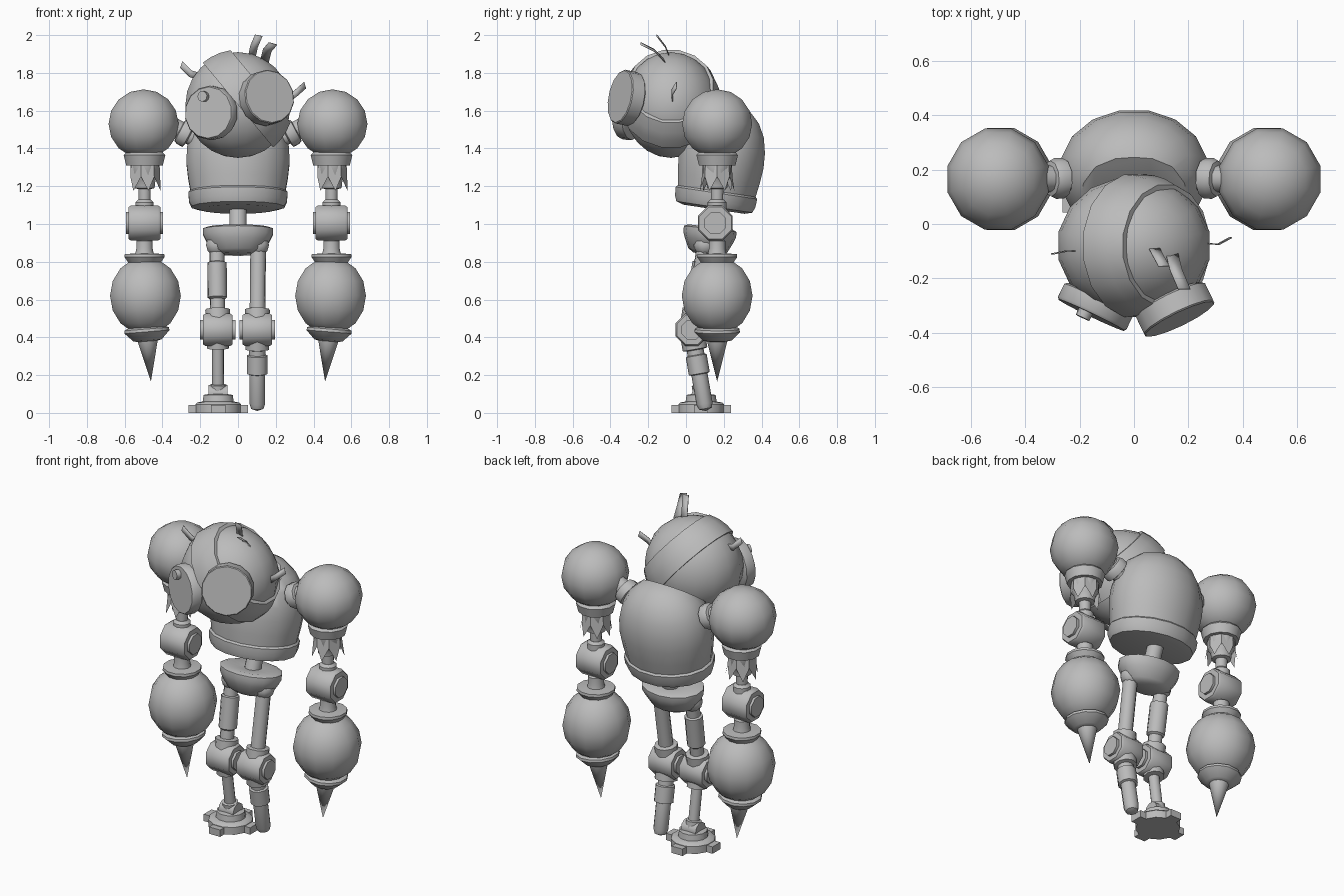
import bpy, bmesh, math
from mathutils import Vector, Matrix

if "Cube" in bpy.data.objects:
    bpy.data.objects.remove(bpy.data.objects["Cube"])

metal = bpy.data.materials.new("grey_metal")
metal.diffuse_color = (0.5, 0.5, 0.5, 1)
metal.use_nodes = True
metal.node_tree.nodes["Principled BSDF"].inputs["Base Color"].default_value = metal.diffuse_color


def finish(name, bm, angle=40):
    bmesh.ops.remove_doubles(bm, verts=bm.verts, dist=1e-5)
    bmesh.ops.recalc_face_normals(bm, faces=bm.faces)
    me = bpy.data.meshes.new(name)
    bm.to_mesh(me)
    bm.free()
    me.materials.append(metal)
    ob = bpy.data.objects.new(name, me)
    bpy.context.collection.objects.link(ob)
    bpy.ops.object.select_all(action='DESELECT')
    ob.select_set(True)
    bpy.context.view_layer.objects.active = ob
    bpy.ops.object.shade_smooth_by_angle(angle=math.radians(angle))
    return ob


def lathe_bm(profile, base, axis=(0, 0, 1), seg=12, sy=1.0):
    """Revolve (radius, height) points about an axis starting at base."""
    bm = bmesh.new()
    rot = Vector((0, 0, 1)).rotation_difference(Vector(axis).normalized()).to_matrix().to_4x4()
    mat = Matrix.Translation(base) @ rot @ Matrix.Diagonal((1, sy, 1, 1))
    rings = []
    for r, h in profile:
        ring = []
        for i in range(seg):
            a = 2 * math.pi * (i + 0.5) / seg
            ring.append(bm.verts.new(mat @ Vector((r * math.cos(a), r * math.sin(a), h))))
        rings.append(ring)
    for a, b in zip(rings, rings[1:]):
        for i in range(seg):
            j = (i + 1) % seg
            bm.faces.new((a[i], a[j], b[j], b[i]))
    for ring, (r, h) in ((rings[0], profile[0]), (rings[-1], profile[-1])):
        if r > 1e-4:
            bm.faces.new(ring)
    return bm


def lathe(name, profile, base, axis=(0, 0, 1), seg=12, sy=1.0, angle=40):
    return finish(name, lathe_bm(profile, base, axis, seg, sy), angle)


def rod(name, a, b, profile, seg=10):
    """Stepped rod from a to b; heights in the profile run from 0 to 1."""
    a, b = Vector(a), Vector(b)
    length = (b - a).length
    return lathe(name, [(r, t * length) for r, t in profile], a, b - a, seg)


def ball(name, c, r, rz=None, seg=12, rings=8, sy=1.0):
    rz = rz or r
    pts = [(r * math.sin(math.pi * i / rings), -rz * math.cos(math.pi * i / rings))
           for i in range(rings + 1)]
    return lathe(name, pts, c, seg=seg, sy=sy, angle=60)


def joint(name, c, r, half):
    """Hinge drum lying along x with a raised octagonal cap on each end."""
    p = [(r * .62, -half - .015), (r * .62, -half), (r * .92, -half), (r, -half + .012),
         (r, half - .012), (r * .92, half), (r * .62, half), (r * .62, half + .015)]
    lathe(name, p, c, (1, 0, 0), 8, angle=46)


def strip(name, pts, wide):
    """Thin bent bristle."""
    bm = bmesh.new()
    w = Vector(wide) * 0.5
    rows = [(bm.verts.new(Vector(p) - w), bm.verts.new(Vector(p) + w)) for p in pts]
    for a, b in zip(rows, rows[1:]):
        bm.faces.new((a[0], a[1], b[1], b[0]))
    ob = finish(name, bm)
    m = ob.modifiers.new("thickness", 'SOLIDIFY')
    m.thickness = 0.004
    m.offset = 0


# Head, slightly shallow front to back, with a raised diagonal band
HC = Vector((0, -0.08, 1.63))
ball("head", HC, 0.284, 0.28, seg=16, rings=12, sy=0.9)
band = [(0.25, 0)] + [(math.sqrt(0.297 ** 2 - d * d), d) for d in (0, .05, .10, .155)] + [(0.22, .155)]
bm = lathe_bm(band, (0, 0, 0), (0.77, 0, 0.64), 16)
bm.transform(Matrix.Translation(HC) @ Matrix.Diagonal((1, 0.9, 1, 1)))
finish("head_band", bm)

# Goggle eyes
lathe("right_eye", [(.13, -.07), (.143, -.06), (.143, -.01), (.136, 0)],
      (-0.157, -0.335, 1.59), (-0.42, -0.88, 0.05), 14)
lathe("left_eye", [(.13, -.085), (.145, -.075), (.145, -.005), (.14, 0)],
      (0.168, -0.35, 1.675), (0.42, -0.87, 0.18), 14)
lathe("right_pupil", [(.028, -.02), (.028, .022)], (-0.18, -0.325, 1.675), (-0.42, -0.88, 0.05), 10)

# Bristles
strip("top_bristle_a", [(.07, -.08, 1.87), (.085, -.11, 1.94), (.11, -.155, 1.998)], (.04, 0, -.008))
strip("top_bristle_b", [(.14, -.11, 1.86), (.155, -.17, 1.92), (.185, -.24, 1.955)], (.045, 0, -.012))
strip("right_bristle", [(-.2, -.1, 1.78), (-.25, -.1, 1.795), (-.30, -.11, 1.845)], (.012, 0, .035))
strip("left_bristle", [(.25, -.07, 1.65), (.31, -.075, 1.695), (.355, -.05, 1.735)], (-.01, 0, .035))

# Torso: rounded barrel with a bottom rim, cut open obliquely under the head
body = [(0, -.012), (.2, -.012), (.25, .0), (.264, .03), (.268, .075), (.256, .085),
        (.268, .15), (.279, .24), (.274, .32), (.252, .40), (.208, .47), (.14, .525), (.07, .55), (0, .555)]
bm = lathe_bm(body, (0, 0.15, 1.09), (0, 0.15, 1), 16, 0.83)
res = bmesh.ops.bisect_plane(bm, geom=bm.verts[:] + bm.edges[:] + bm.faces[:], dist=1e-5,
                             plane_co=(0, 0.21, 1.61), plane_no=(0, -0.6, 0.8), clear_outer=True)
bmesh.ops.contextual_create(bm, geom=[e for e in res['geom_cut'] if isinstance(e, bmesh.types.BMEdge)])
finish("torso", bm)

# Spine and pelvis bowl
rod("spine", (0, .13, .93), (0, .2, 1.12), [(.048, 0), (.048, 1)])
lathe("pelvis", [(.10, -.02), (.14, .0), (.175, .055), (.19, .085), (.19, .115), (.16, .125), (.06, .115), (0, .115)],
      (0, .115, .86), (0, .12, 1), 14, 0.74)

# Legs
for side, x in (("right", -.107), ("left", .102)):
    hip, knee = (x * 1.05, .1, .89), (x, .03, .44)
    ball(side + "_hip_ball", hip, .06, seg=10, rings=6)
    if side == "right":
        p = [(.04, 0), (.04, .2), (.052, .21), (.052, .62), (.04, .64), (.04, .75),
             (.066, .76), (.066, .9)]
    else:
        p = [(.042, 0), (.042, .75), (.066, .76), (.066, .9)]
    rod(side + "_thigh", hip, knee, p)
    joint(side + "_knee", knee, .092, .078)
rod("right_shin", (-.107, .03, .44), (-.105, .085, .08),
    [(.06, 0), (.06, .27), (.032, .28), (.032, .8), (.045, .81), (.045, 1)])
rod("left_shin", (.102, .03, .44), (.102, .105, .01),
    [(.066, 0), (.066, .24), (.045, .25), (.045, .31), (.056, .32), (.056, .54), (.043, .55),
     (.043, .91), (.034, .97), (0, 1)])

# Foot: stepped disc, ankle hinge and toe blocks
F = Vector((-.105, .08, 0))
lathe("foot_base", [(.125, 0), (.125, .045), (.115, .055), (.085, .06), (.08, .095), (.05, .1)], F, seg=12)
lathe("ankle_hinge", [(.05, -.05), (.05, .05)], F + Vector((0, 0, .1)), (1, 0, 0), 10)
for i, deg in enumerate((0, 90, 180, 270)):
    bm = bmesh.new()
    bmesh.ops.create_cube(bm, size=1)
    bm.transform(Matrix.Translation(F) @ Matrix.Rotation(math.radians(deg), 4, 'Z')
                 @ Matrix.Translation((.12, 0, .021)) @ Matrix.Diagonal((.075, .075, .042, 1)))
    finish("toe_%d" % (i + 1), bm)

# Arms
Y = .165
for side, s in (("right", -1), ("left", 1)):
    x = .495 * s
    ball(side + "_shoulder", (.5 * s, Y, 1.53), .192, .183, 12, 8)
    rod(side + "_shoulder_rod", (.37 * s, Y, 1.53), (.21 * s, Y + .005, 1.445),
        [(.05, 0), (.05, .38), (.066, .4), (.075, .5), (.075, .68), (.05, .72), (.05, 1)])
    # Upper arm collar and stepped rod
    lathe(side + "_upper_arm", [(.03, 1.05), (.034, 1.185), (.055, 1.19), (.06, 1.23), (.074, 1.25),
                                (.078, 1.31), (.1, 1.31), (.114, 1.365), (.1, 1.38), (.06, 1.4)],
          (x, Y, 0), seg=12)
    lathe(side + "_elbow_neck", [(.05, 1.08), (.05, 1.115), (.035, 1.13)], (x, Y, 0), seg=10)
    # Ragged sleeve: ring of pointed teeth
    bm = bmesh.new()
    teeth = 7
    for i in range(teeth):
        pt = []
        for k, r, z in ((0, .08, 1.315), (1, .08, 1.315), (1, .083, 1.25), (.5, .094, 1.175), (0, .083, 1.25)):
            a = 2 * math.pi * (i + k) / teeth
            pt.append(bm.verts.new((x + r * math.cos(a), Y + r * math.sin(a), z)))
        bm.faces.new(pt)
    finish(side + "_torn_sleeve", bm)
    # Elbow, forearm bulb and spike
    joint(side + "_elbow", (x, .155, 1.005), .1, .084)
    lathe(side + "_forearm_collar", [(.06, .76), (.085, .79), (.11, .825), (.108, .84), (.05, .845),
                                     (.045, .87), (.045, .91), (.03, .92)], (x, Y, 0), seg=12)
    ball(side + "_forearm", (.49 * s, Y, .62), .194, .205, 12, 8)
    lathe(side + "_spike", [(0, 0), (.055, .215), (.078, .22), (.124, .265), (.122, .28), (.08, .3)],
          (.461 * s, Y, .165), (.08 * s, 0, 1), seg=12)
